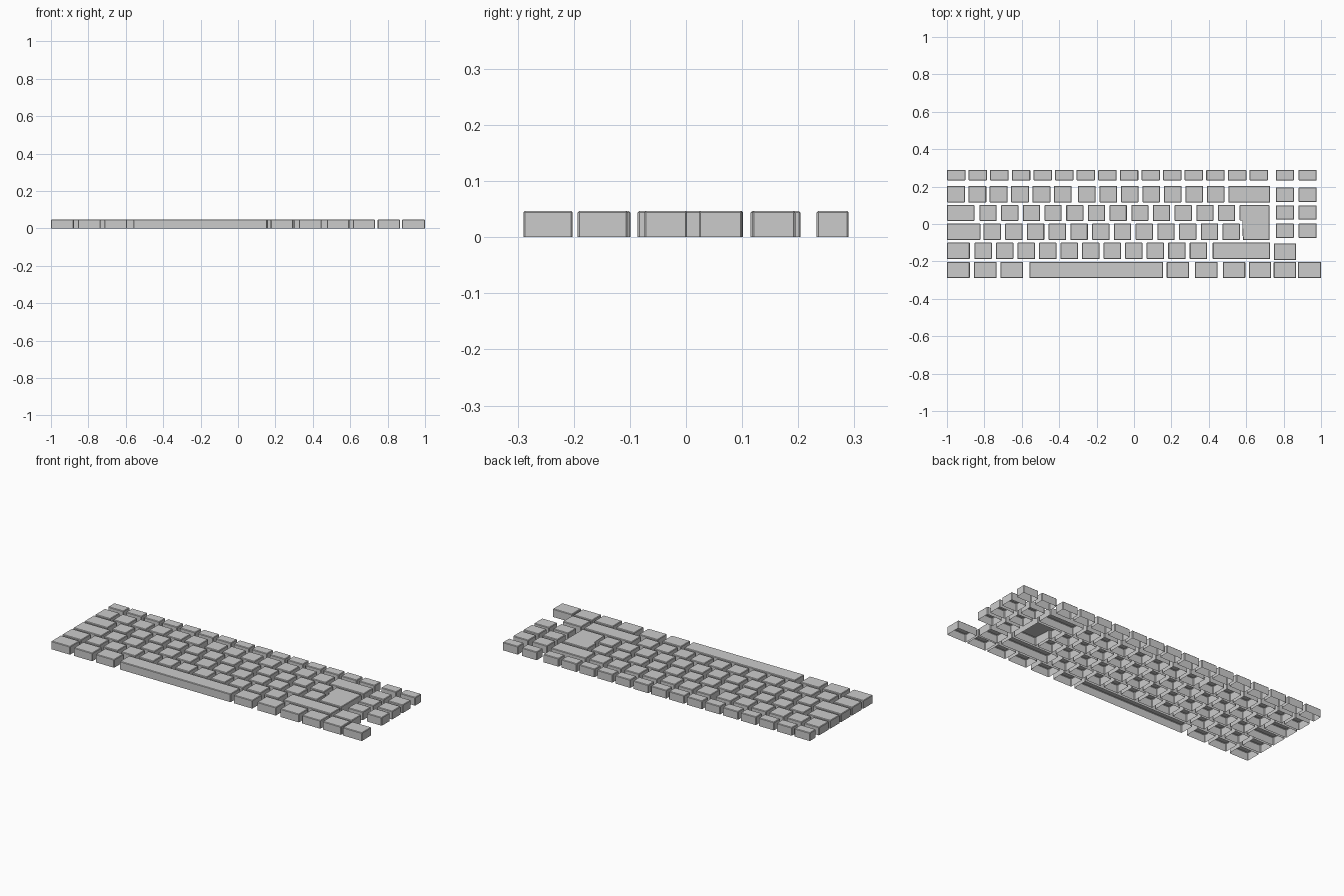
import bpy, bmesh

if "Cube" in bpy.data.objects:
    bpy.data.objects.remove(bpy.data.objects["Cube"])

HEIGHT = 0.047
BEVEL = 0.003


def keycap(name, outline):
    """Open-bottomed keycap shell from a counter-clockwise outline."""
    bm = bmesh.new()
    top = [bm.verts.new((x, y, HEIGHT)) for x, y in outline]
    low = [bm.verts.new((x, y, 0)) for x, y in outline]
    bm.faces.new(top)
    n = len(outline)
    for i in range(n):
        j = (i + 1) % n
        bm.faces.new((low[i], low[j], top[j], top[i]))
    edges = [e for e in bm.edges if not e.is_boundary]
    bmesh.ops.bevel(bm, geom=edges, offset=BEVEL, segments=1,
                    affect='EDGES', profile=0.5)
    mesh = bpy.data.meshes.new(name)
    bm.to_mesh(mesh)
    bm.free()
    obj = bpy.data.objects.new(name, mesh)
    bpy.context.collection.objects.link(obj)
    return obj


def key(name, x0, x1, y0, y1):
    return keycap(name, [(x0, y0), (x1, y0), (x1, y1), (x0, y1)])


def key_row(name, start, pitch, width, count, y0, y1):
    for i in range(count):
        x = start + i * pitch
        key(f"{name}_{i + 1}", x, x + width, y0, y1)


# Function row
key_row("function_key", -1.0, 0.1155, 0.099, 15, 0.233, 0.290)

# Number row, with a small gap after the sixth key
NUM = (0.115, 0.204)
key_row("number_key_left", -1.0, 0.1142, 0.096, 6, *NUM)
key_row("number_key_right", -0.299, 0.1147, 0.094, 7, *NUM)
key("backspace_key", 0.504, 0.728, *NUM)

# Upper letter row
UPPER = (0.016, 0.102)
key("tab_key", -1.0, -0.853, *UPPER)
key_row("upper_letter_key", -0.826, 0.1159, 0.092, 12, *UPPER)

# Home row
HOME = (-0.086, 0.003)
key("caps_key", -1.0, -0.821, *HOME)
key_row("home_letter_key", -0.805, 0.1162, 0.093, 12, *HOME)

# L-shaped enter key spanning two rows
keycap("enter_key", [(0.582, -0.086), (0.725, -0.086), (0.725, 0.101),
                     (0.565, 0.101), (0.565, 0.018), (0.582, 0.018)])

# Lower letter row
LOWER = (-0.188, -0.099)
key("left_shift_key", -1.0, -0.878, *LOWER)
key_row("lower_letter_key", -0.853, 0.1151, 0.093, 11, *LOWER)
key("right_shift_key", 0.421, 0.728, *LOWER)
key("up_arrow_key", 0.748, 0.867, -0.193, -0.104)

# Bottom row
BOTTOM = (-0.290, -0.202)
spans = [("left_control_key", -1.0, -0.878), ("left_option_key", -0.855, -0.735),
         ("left_alt_key", -0.714, -0.594), ("space_bar", -0.559, 0.155),
         ("right_alt_key", 0.175, 0.295), ("right_option_key", 0.325, 0.446),
         ("right_control_key", 0.475, 0.595), ("left_arrow_key", 0.614, 0.733),
         ("down_arrow_key", 0.747, 0.867), ("right_arrow_key", 0.877, 1.0)]
for name, x0, x1 in spans:
    key(name, x0, x1, *BOTTOM)

# Navigation columns on the right
nav_rows = [(0.233, 0.290), (0.118, 0.195), (0.023, 0.100), (-0.074, 0.002)]
for r, (y0, y1) in enumerate(nav_rows):
    key_row(f"navigation_key_row{r + 1}", 0.758, 0.122, 0.097, 2, y0, y1)
